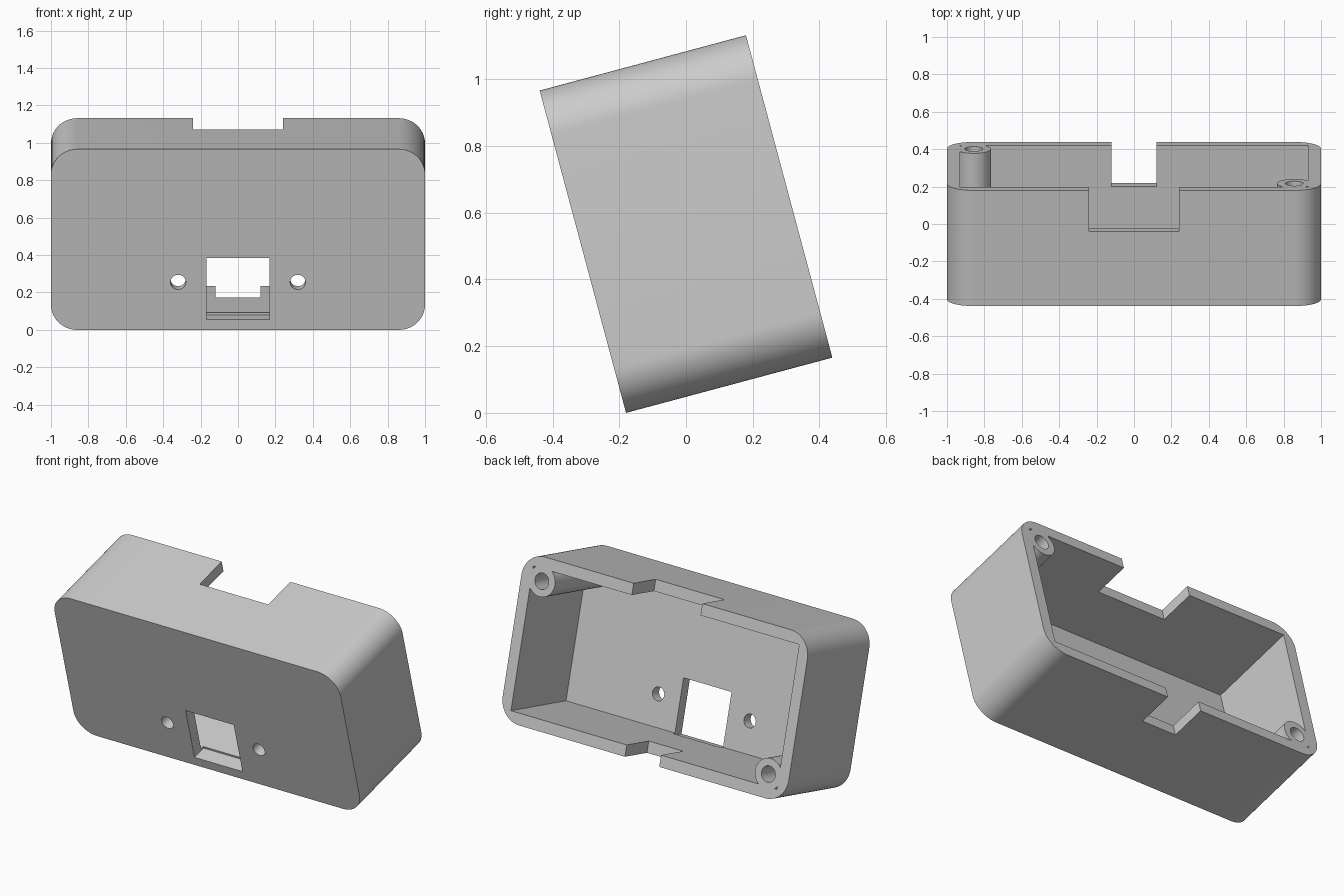
import bpy
import bmesh
from math import sin, cos, pi, radians
from mathutils import Matrix

cube = bpy.data.objects.get("Cube")
if cube:
    bpy.data.objects.remove(cube, do_unlink=True)

DEPTH, HEIGHT, WALL, RADIUS = 0.64, 1.0, 0.07, 0.14
TILT = radians(15)

grey = bpy.data.materials.new("plain grey")
grey.use_nodes = True
colour = (0.6, 0.6, 0.6, 1)
grey.diffuse_color = colour
grey.node_tree.nodes["Principled BSDF"].inputs["Base Color"].default_value = colour


def prism(name, outline, y0, y1):
    """Solid from an x-z outline, extruded along y."""
    bm = bmesh.new()
    face = bm.faces.new([bm.verts.new((x, y0, z)) for x, z in outline])
    extruded = bmesh.ops.extrude_face_region(bm, geom=[face])["geom"]
    verts = [v for v in extruded if isinstance(v, bmesh.types.BMVert)]
    bmesh.ops.translate(bm, verts=verts, vec=(0, y1 - y0, 0))
    bmesh.ops.recalc_face_normals(bm, faces=bm.faces)
    mesh = bpy.data.meshes.new(name)
    bm.to_mesh(mesh)
    bm.free()
    mesh.materials.append(grey)
    obj = bpy.data.objects.new(name, mesh)
    bpy.context.collection.objects.link(obj)
    return obj


def arc(cx, cz, r, start, sweep, steps):
    return [(cx + r * cos(start + sweep * i / steps),
             cz + r * sin(start + sweep * i / steps)) for i in range(steps + 1)]


def rod(name, x, z, r, y0, y1, sides=48):
    return prism(name, arc(x, z, r, 0, 2 * pi, sides)[:-1], y0, y1)


def block(name, x, z0, z1, y0, y1):
    return prism(name, [(-x, z0), (x, z0), (x, z1), (-x, z1)], y0, y1)


def cut(target, cutter):
    cutter.hide_render = True
    mod = target.modifiers.new("cut", "BOOLEAN")
    mod.operation, mod.solver, mod.object = "DIFFERENCE", "EXACT", cutter
    bpy.context.view_layer.objects.active = target
    bpy.ops.object.modifier_apply(modifier=mod.name)
    bpy.data.objects.remove(cutter, do_unlink=True)


# Rounded outer body
outline = []
corners = [(1, 1), (-1, 1), (-1, -1), (1, -1)]
for i, (sx, sz) in enumerate(corners):
    outline += arc(sx * (1 - RADIUS), HEIGHT / 2 + sz * (HEIGHT / 2 - RADIUS),
                   RADIUS, i * pi / 2, pi / 2, 16)
case = prism("enclosure_shell", outline, 0, DEPTH)

# Open-backed cavity, leaving screw posts in two opposite corners
posts = [(-0.857, 0.143), (0.857, 0.857)]
cavity = block("cavity_cutter", 1 - WALL, WALL, HEIGHT - WALL, WALL, DEPTH + 0.1)
for x, z in posts:
    cut(cavity, rod("post", x, z, 0.092, 0, DEPTH + 0.2))
cut(case, cavity)

# Screw holes in the posts
for x, z in posts:
    cut(case, rod("screw_hole", x, z, 0.048, 0.15, DEPTH + 0.1))

# Cable notches in the top and bottom walls
cut(case, block("top_notch", 0.24, 0.8, 1.1, 0.412, DEPTH + 0.1))
cut(case, block("bottom_notch", 0.12, -0.1, 0.2, 0.412, DEPTH + 0.1))

# Front window and the two round holes beside it
cut(case, block("window", 0.168, 0.058, 0.398, -0.1, 0.093))
for side in (-1, 1):
    cut(case, rod("front_hole", side * 0.32, 0.264, 0.041, -0.1, 0.2))

# Lean the case back to front about its lower edge
lean = Matrix.Rotation(TILT, 4, "X")
shift = (HEIGHT * sin(TILT) - DEPTH * cos(TILT)) / 2
case.data.transform(Matrix.Translation((0, shift, 0)) @ lean)

bpy.ops.object.select_all(action="DESELECT")
case.select_set(True)
bpy.context.view_layer.objects.active = case
bpy.ops.object.shade_smooth_by_angle(angle=radians(30))
